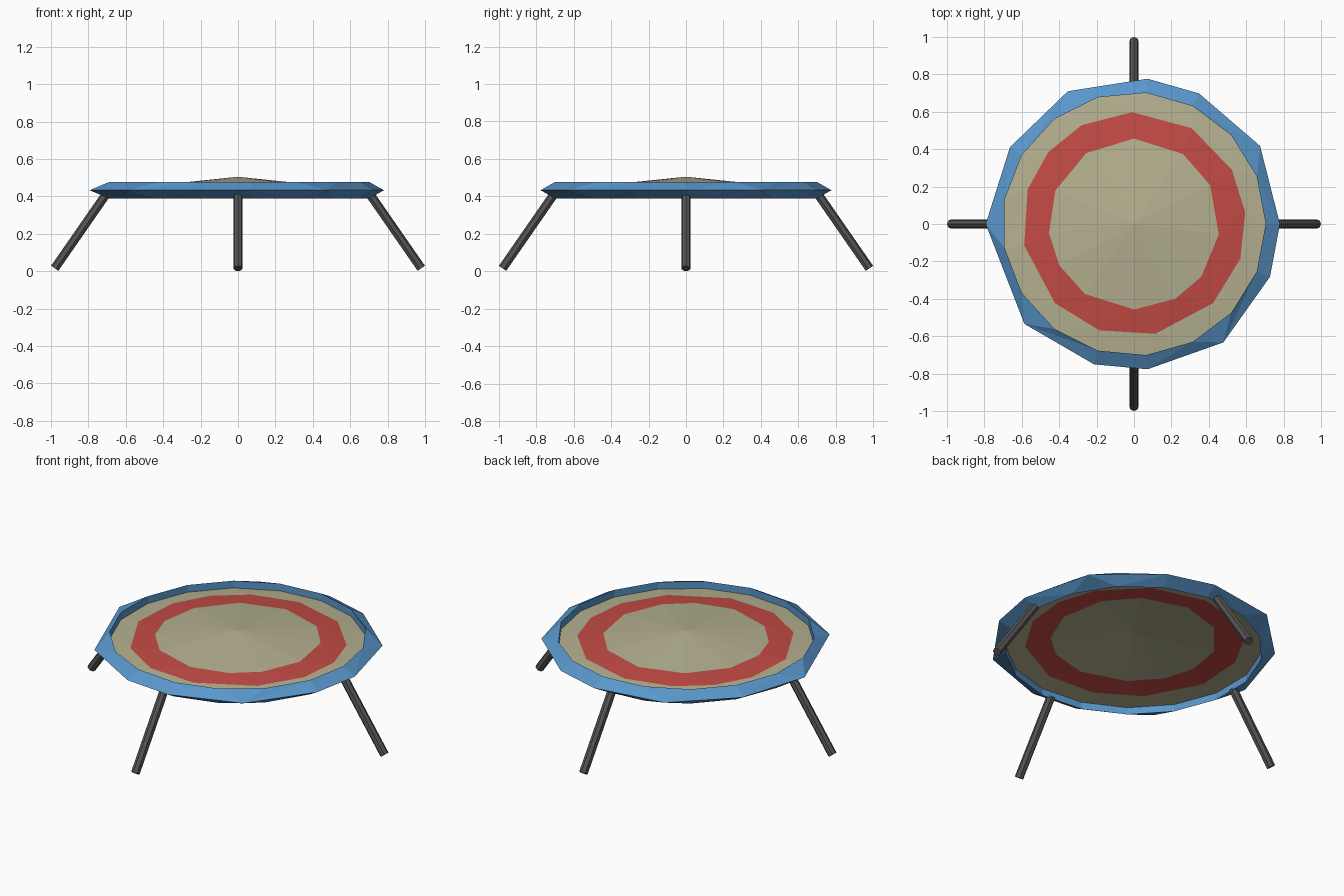
import bpy, math
from mathutils import Vector

if "Cube" in bpy.data.objects:
    bpy.data.objects.remove(bpy.data.objects["Cube"])

N = 17                      # sides of the frame
STEP = 360 / N
MAT_TOP, MAT_SLOPE = 0.505, 0.103


def material(name, rgb):
    m = bpy.data.materials.new(name)
    m.diffuse_color = (*rgb, 1)
    m.use_nodes = True
    m.node_tree.nodes["Principled BSDF"].inputs["Base Color"].default_value = m.diffuse_color
    return m


blue = material("blue", (0.10, 0.31, 0.60))
beige = material("beige", (0.46, 0.44, 0.28))
red = material("red", (0.55, 0.07, 0.06))
dark = material("dark_grey", (0.09, 0.09, 0.09))


def loop(points, z=None):
    """Polar (angle, radius) points to (angle, position); on the mat cone if z is None."""
    out = []
    for a, r in points:
        t = math.radians(a)
        h = MAT_TOP - MAT_SLOPE * r if z is None else z
        out.append((a, Vector((r * math.cos(t), r * math.sin(t), h))))
    return out


def zip_faces(a, b, oa, ob):
    """Triangles joining two closed loops of different counts by angle."""
    faces, i, j = [], 0, 0
    na, nb = len(a), len(b)
    ang = lambda l, k: l[k % len(l)][0] + 360 * (k // len(l))
    while i < na or j < nb:
        if j >= nb or (i < na and ang(a, i + 1) <= ang(b, j + 1)):
            faces.append((oa + i % na, ob + j % nb, oa + (i + 1) % na))
            i += 1
        else:
            faces.append((oa + i % na, ob + j % nb, ob + (j + 1) % nb))
            j += 1
    return faces


def add_mesh(name, loops, mat, closed=False):
    verts = [p for l in loops for _, p in l]
    offs = [sum(len(l) for l in loops[:k]) for k in range(len(loops))]
    faces = []
    for k in range(len(loops) if closed else len(loops) - 1):
        n = (k + 1) % len(loops)
        faces += zip_faces(loops[k], loops[n], offs[k], offs[n])
    me = bpy.data.meshes.new(name)
    me.from_pydata(verts, [], faces)
    me.materials.append(mat)
    ob = bpy.data.objects.new(name, me)
    bpy.context.collection.objects.link(ob)
    return ob


# Padded frame: triangular section, outer corners partly merged
inner = [(k * STEP, 0.704) for k in range(N)]
outer = [(k * STEP, 0.78 if k == int(k) else 0.793)
         for k in (0, 1.5, 3, 4, 5.5, 7, 8.5, 10.5, 12, 13, 14.5, 16)]
add_mesh("frame", [loop(inner, 0.476), loop(outer, 0.433), loop(inner, 0.39)], blue, True)

# Jumping mat: shallow cone with a red band
band_in = loop([(a, 0.457) for a in (-7, 27, 55, 90, 124, 157, 186, 209, 235, 270, 299, 322)])
band_out = loop([(a, 0.598) for a in (6, 29, 59, 91, 118, 140, 162, 191, 225, 252, 281, 315, 342)])
add_mesh("mat_border", [band_out, loop(inner)], beige)
add_mesh("mat_band", [band_in, band_out], red)
n = len(band_in)
me = bpy.data.meshes.new("mat_centre")
me.from_pydata([p for _, p in band_in] + [Vector((0, 0, MAT_TOP))], [],
               [(k, (k + 1) % n, n) for k in range(n)])
me.materials.append(beige)
bpy.context.collection.objects.link(bpy.data.objects.new("mat_centre", me))

# Four splayed legs
for k, side in enumerate(("right", "back", "left", "front")):
    t = k * math.pi / 2
    d = Vector((math.cos(t), math.sin(t), 0))
    foot = d * 0.979 + Vector((0, 0, 0.015))
    head = d * 0.705 + Vector((0, 0, 0.41))
    axis = head - foot
    bpy.ops.mesh.primitive_cylinder_add(vertices=7, radius=0.025, depth=axis.length,
                                        location=(foot + head) / 2,
                                        rotation=axis.to_track_quat('Z', 'Y').to_euler())
    leg = bpy.context.object
    leg.name = side + "_leg"
    leg.data.materials.append(dark)
